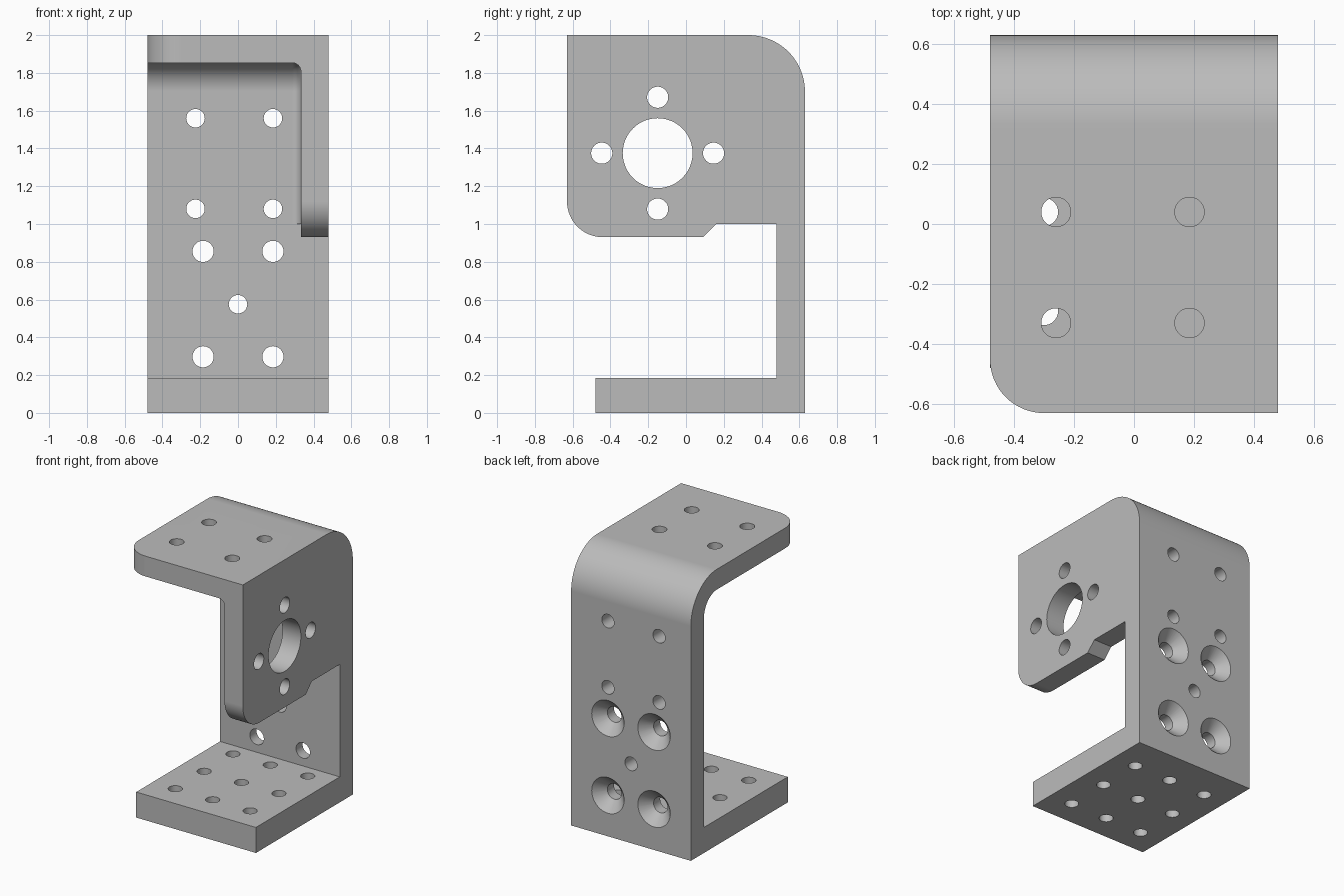
import bpy, bmesh, math
from mathutils import Vector

cube = bpy.data.objects.get("Cube")
if cube:
    bpy.data.objects.remove(cube, do_unlink=True)

HALF_W, BACK, INNER, FRONT = 0.48, 0.63, 0.48, -0.63
TOP, UNDERSIDE = 2.0, 1.853

metal = bpy.data.materials.new("satin grey metal")
metal.use_nodes = True
GREY = (0.5, 0.5, 0.5, 1)
metal.diffuse_color = GREY
metal.node_tree.nodes["Principled BSDF"].inputs["Base Color"].default_value = GREY


def arc(cx, cy, r, start, end, steps=16):
    angles = [math.radians(start + (end - start) * i / steps) for i in range(steps + 1)]
    return [(cx + r * math.cos(a), cy + r * math.sin(a)) for a in angles]


def prism(name, profile, axis, low, high, fillet=None):
    """Extrude a profile along x (profile in yz), y (xz) or z (xy)."""
    place = {"x": lambda u, v, t: (t, u, v),
             "y": lambda u, v, t: (u, t, v),
             "z": lambda u, v, t: (u, v, t)}[axis]
    bm = bmesh.new()
    face = bm.faces.new([bm.verts.new(place(u, v, low)) for u, v in profile])
    new = bmesh.ops.extrude_face_region(bm, geom=[face])["geom"]
    shift = Vector(place(0, 0, high - low))
    bmesh.ops.translate(bm, vec=shift, verts=[g for g in new if isinstance(g, bmesh.types.BMVert)])
    bmesh.ops.recalc_face_normals(bm, faces=bm.faces)
    if fillet:
        cap = [g for g in new if isinstance(g, bmesh.types.BMFace)][0]
        bmesh.ops.bevel(bm, geom=list(cap.edges), offset=fillet, segments=6,
                        profile=0.5, affect="EDGES", clamp_overlap=False)
    return finish(name, bm)


def finish(name, bm):
    mesh = bpy.data.meshes.new(name)
    bm.to_mesh(mesh)
    bm.free()
    mesh.materials.append(metal)
    obj = bpy.data.objects.new(name, mesh)
    bpy.context.collection.objects.link(obj)
    return obj


def drills(name, axis, centres, r1, low, high, r2=None):
    """Round cutters along an axis; r2 gives a taper."""
    bm = bmesh.new()
    place = {"x": lambda u, v, t: (t, u, v),
             "y": lambda u, v, t: (u, t, v),
             "z": lambda u, v, t: (u, v, t)}[axis]
    for u, v in centres:
        rings = [[bm.verts.new(place(a, b, t)) for a, b in arc(u, v, r, 0, 360, 48)[:-1]]
                 for r, t in ((r1, low), (r2 or r1, high))]
        bm.faces.new(rings[0])
        bm.faces.new(rings[1])
        for i in range(48):
            j = (i + 1) % 48
            bm.faces.new((rings[0][i], rings[0][j], rings[1][j], rings[1][i]))
    bmesh.ops.recalc_face_normals(bm, faces=bm.faces)
    return finish(name, bm)


def cut(target, cutter):
    mod = target.modifiers.new("cut", "BOOLEAN")
    mod.operation, mod.solver, mod.object = "DIFFERENCE", "EXACT", cutter
    bpy.context.view_layer.objects.active = target
    bpy.ops.object.modifier_apply(modifier=mod.name)
    bpy.data.objects.remove(cutter, do_unlink=True)


# Side outline of the whole bracket: foot, back, bend, top and side cheek
outline = [(-INNER, 0), (BACK, 0)]
outline += arc(0.33, 1.7, 0.3, 0, 90, 24)
outline += [(FRONT, TOP)]
outline += arc(-0.44, 1.12, 0.19, 180, 270)
outline += [(0.09, 0.93), (0.16, 1.0), (INNER, 1.0), (INNER, 0.185), (-INNER, 0.185)]
bracket = prism("bracket", outline, "x", -HALF_W, HALF_W)

# Hollow beside the cheek, with a rounded inner corner
hollow = [(-1, 0.5), (INNER, 0.5)] + arc(INNER - 0.15, UNDERSIDE - 0.15, 0.15, 0, 90) + [(-1, UNDERSIDE)]
cut(bracket, prism("hollow", hollow, "x", -0.8, 0.333, fillet=0.045))

# Rounded free corner of the top plate
corner = [(-0.6, FRONT + 0.18)] + arc(-0.3, FRONT + 0.18, 0.18, 180, 270) + [(-0.3, -0.8), (-0.6, -0.8)]
cut(bracket, prism("corner", corner, "z", 1.8, 2.1))

# Bearing opening and its four screw holes in the cheek
cut(bracket, drills("bearing", "x", [(-0.15, 1.375)], 0.185, 0.2, 0.6))
cut(bracket, drills("cheek_screws", "x", arc(-0.15, 1.375, 0.296, 0, 270, 3), 0.056, 0.2, 0.6))

# Holes in the top plate and foot
cut(bracket, drills("top_holes", "z", [(x, y) for x in (-0.26, 0.185) for y in (-0.33, 0.04)], 0.049, 1.7, 2.1))
cut(bracket, drills("foot_holes", "z", [(x, y) for x in (-0.3, 0, 0.3) for y in (-0.29, 0.04, 0.37)],
                    0.047, -0.1, 0.3))

# Back plate holes, the lower four countersunk from behind
plain = [(x, z) for x in (-0.225, 0.185) for z in (1.08, 1.56)] + [(0, 0.575)]
sunk = [(x, z) for x in (-0.185, 0.185) for z in (0.297, 0.855)]
cut(bracket, drills("back_holes", "y", plain, 0.049, 0.4, 0.7))
cut(bracket, drills("screw_holes", "y", sunk, 0.056, 0.4, 0.7))
cut(bracket, drills("countersinks", "y", sunk, 0.05, 0.55, 0.64, 0.14))

# Smooth the curves, keep the flats flat
bpy.ops.object.select_all(action="DESELECT")
bracket.select_set(True)
bpy.context.view_layer.objects.active = bracket
bpy.ops.object.shade_smooth_by_angle(angle=math.radians(30))
weighted = bracket.modifiers.new("flat normals", "WEIGHTED_NORMAL")
weighted.keep_sharp = True
